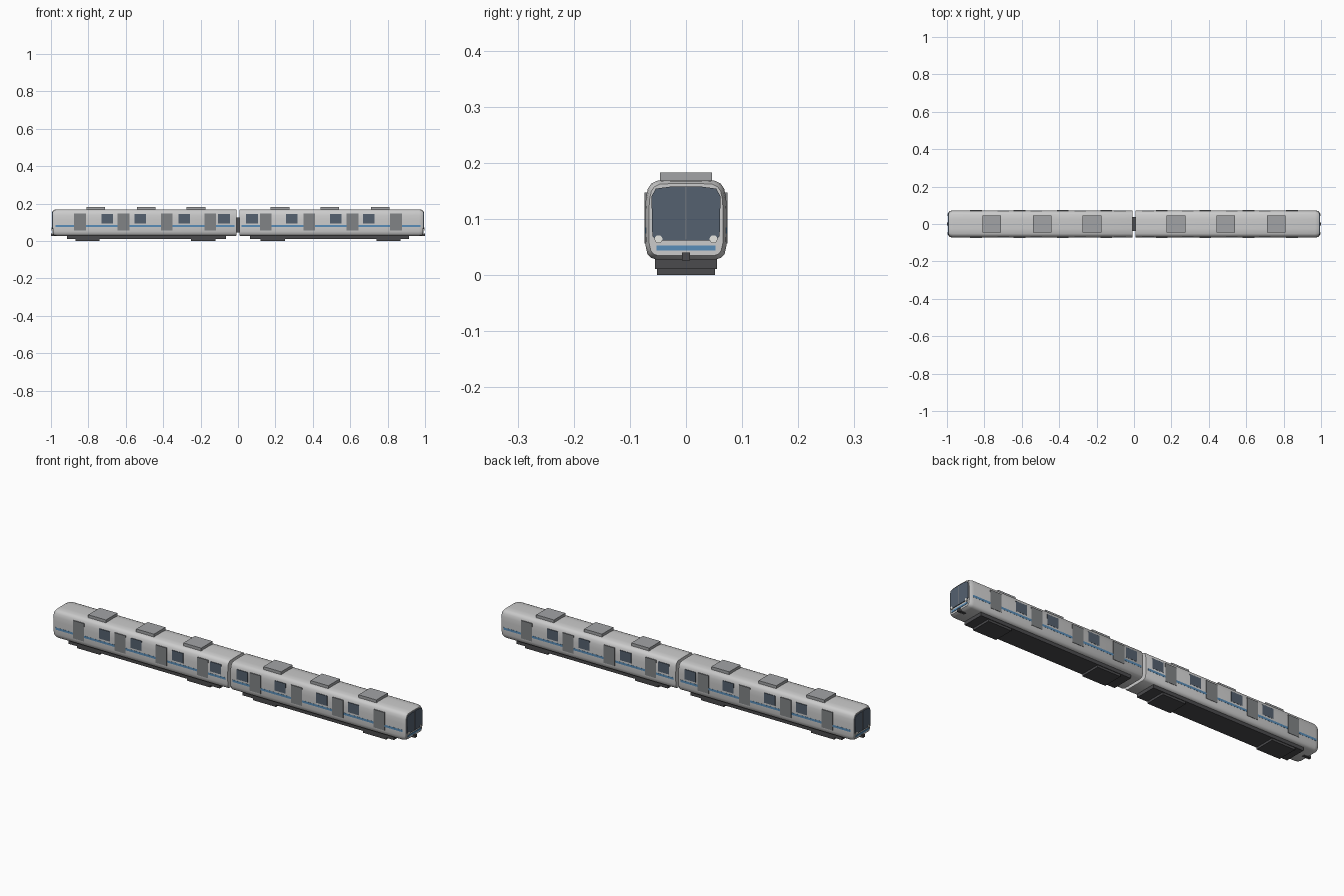
import bpy, bmesh, math
from mathutils import Vector

if "Cube" in bpy.data.objects:
    bpy.data.objects.remove(bpy.data.objects["Cube"])


def material(name, r, g, b):
    m = bpy.data.materials.new(name)
    m.diffuse_color = (r, g, b, 1)
    m.use_nodes = True
    m.node_tree.nodes["Principled BSDF"].inputs["Base Color"].default_value = m.diffuse_color
    return m


GLASS = material("dark_glass", 0.09, 0.12, 0.16)
BLUE = material("blue_paint", 0.10, 0.27, 0.48)
DOOR = material("door_grey", 0.22, 0.23, 0.24)
DARK = material("chassis_dark", 0.07, 0.07, 0.075)
SILVER = material("body_silver", 0.52, 0.52, 0.52)
ROOF = material("roof_grey", 0.36, 0.37, 0.38)
LAMP = material("lamp_white", 0.8, 0.8, 0.76)


def finish(name, bm, mat, angle=None):
    bmesh.ops.recalc_face_normals(bm, faces=bm.faces)
    mesh = bpy.data.meshes.new(name)
    bm.to_mesh(mesh)
    bm.free()
    ob = bpy.data.objects.new(name, mesh)
    bpy.context.collection.objects.link(ob)
    mesh.materials.append(mat)
    if angle:
        bpy.ops.object.select_all(action='DESELECT')
        ob.select_set(True)
        bpy.context.view_layer.objects.active = ob
        bpy.ops.object.shade_smooth_by_angle(angle=math.radians(angle))
    return ob


def box(name, x, y, z, mat):
    """Box from (min, max) ranges."""
    bm = bmesh.new()
    bmesh.ops.create_cube(bm, size=1)
    for v in bm.verts:
        v.co = Vector([(r[0] + r[1]) / 2 + c * (r[1] - r[0])
                       for r, c in zip((x, y, z), v.co)])
    return finish(name, bm, mat)


def loft(name, sections, mat, angle=None):
    """Skin closed (y, z) rings placed at given x positions."""
    bm = bmesh.new()
    rings = [[bm.verts.new((x, y, z)) for y, z in ring] for x, ring in sections]
    n = len(rings[0])
    for a, b in zip(rings, rings[1:]):
        for i in range(n):
            j = (i + 1) % n
            bm.faces.new((a[i], a[j], b[j], b[i]))
    bm.faces.new(rings[0])
    bm.faces.new(rings[-1])
    return finish(name, bm, mat, angle)


def symmetric(half):
    return half + [(-y, z) for y, z in reversed(half)]


def scaled(ring, s):
    return [(y * s, 0.1 + (z - 0.1) * s) for y, z in ring]


HULL = symmetric([(0.054, 0.028), (0.063, 0.031), (0.069, 0.038), (0.072, 0.052),
                  (0.0725, 0.075), (0.0725, 0.115), (0.0715, 0.138), (0.068, 0.154),
                  (0.062, 0.163), (0.052, 0.168), (0.025, 0.1695)])
SCREEN = symmetric([(0.053, 0.062), (0.060, 0.070), (0.0615, 0.140),
                    (0.054, 0.154), (0.025, 0.158)])

DOORS = (0.148, 0.380, 0.612, 0.845)
WINDOWS = (0.075, 0.288, 0.522, 0.700)

for side, s in (("left", -1), ("right", 1)):
    def span(a, b):
        return tuple(sorted((s * a, s * b)))

    # car body with a softened cab end
    loft(side + "_car_body", [(s * 0.008, scaled(HULL, 0.98)), (s * 0.012, HULL),
                              (s * 0.968, HULL), (s * 0.981, scaled(HULL, 0.97)),
                              (s * 0.990, scaled(HULL, 0.91))], SILVER, 35)

    # cab front: windscreen, divider, stripe, lamps, coupler
    loft(side + "_windscreen", [(s * 0.985, SCREEN), (s * 0.994, SCREEN)], GLASS)
    box(side + "_windscreen_divider", span(0.99, 0.995), (-0.001, 0.001),
        (0.063, 0.157), DOOR)
    box(side + "_front_stripe", span(0.98, 0.992), (-0.053, 0.053), (0.044, 0.053), BLUE)
    box(side + "_coupler", span(0.96, 1.0), (-0.007, 0.007), (0.026, 0.040), DARK)
    for y in (-0.049, 0.049):
        lamp = [(y + 0.007 * math.cos(i * math.pi / 8),
                 0.064 + 0.007 * math.sin(i * math.pi / 8)) for i in range(16)]
        loft(side + "_headlight", [(s * 0.982, lamp), (s * 0.996, lamp)], LAMP, 35)

    # doors, windows and stripes on both flanks
    for f in (-1, 1):
        def flank(out):
            return tuple(sorted((f * 0.064, f * out)))
        box(side + "_side_stripe", span(0.02, 0.975), flank(0.0731), (0.074, 0.085), BLUE)
        for x in DOORS:
            box(side + "_door", span(x - 0.031, x + 0.031), flank(0.0738),
                (0.056, 0.147), DOOR)
        for x in WINDOWS:
            box(side + "_window", span(x - 0.031, x + 0.031), flank(0.0733),
                (0.094, 0.144), GLASS)

    # roof equipment
    for x in (0.225, 0.49, 0.76):
        box(side + "_roof_unit", span(x - 0.05, x + 0.05), (-0.046, 0.046),
            (0.165, 0.183), ROOF)

    # underframe and bogies
    box(side + "_underframe", span(0.064, 0.915), (-0.055, 0.055), (0.011, 0.032), DARK)
    for x in (0.185, 0.805):
        box(side + "_bogie", span(x - 0.065, x + 0.065), (-0.052, 0.052),
            (0.0, 0.014), DARK)

# gangway between the cars
box("gangway", (-0.02, 0.02), (-0.037, 0.037), (0.045, 0.125), DARK)
